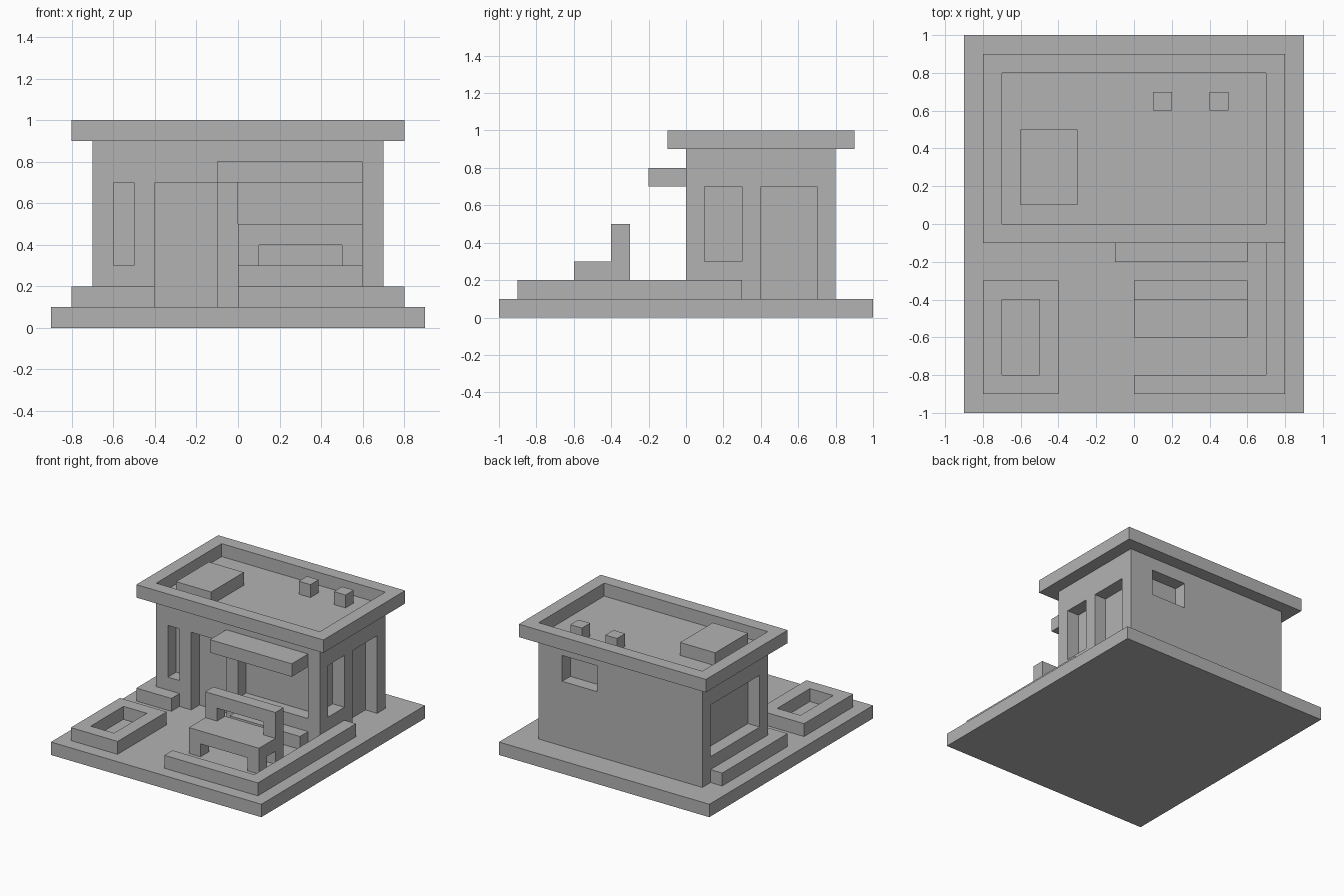
import bpy
import bmesh
from mathutils import Vector

default = bpy.data.objects.get("Cube")
if default:
    bpy.data.objects.remove(default, do_unlink=True)

# One flat colour for everything
GREY = (0.45, 0.45, 0.45, 1)
grey = bpy.data.materials.new("light grey")
grey.use_nodes = True
grey.diffuse_color = GREY
grey.node_tree.nodes["Principled BSDF"].inputs["Base Color"].default_value = GREY


def add_object(name, bm):
    bmesh.ops.recalc_face_normals(bm, faces=bm.faces)
    mesh = bpy.data.meshes.new(name)
    bm.to_mesh(mesh)
    bm.free()
    mesh.materials.append(grey)
    obj = bpy.data.objects.new(name, mesh)
    bpy.context.scene.collection.objects.link(obj)
    return obj


def boxes(name, *spans):
    """Each span is (x range, y range, z range)."""
    bm = bmesh.new()
    for span in spans:
        verts = bmesh.ops.create_cube(bm, size=1)["verts"]
        for v in verts:
            v.co = Vector([hi if c > 0 else lo for c, (lo, hi) in zip(v.co, span)])
    return add_object(name, bm)


def prism(name, points, direction):
    """Extrude a flat outline along a direction."""
    bm = bmesh.new()
    face = bm.faces.new([bm.verts.new(p) for p in points])
    result = bmesh.ops.extrude_face_region(bm, geom=[face], use_keep_orig=True)
    moved = [v for v in result["geom"] if isinstance(v, bmesh.types.BMVert)]
    bmesh.ops.translate(bm, verts=moved, vec=direction)
    return add_object(name, bm)


def cut(obj, *spans):
    """Subtract boxes and bake the result."""
    cutter = boxes("cutter", *spans)
    cutter.hide_render = True
    mod = obj.modifiers.new("cut", "BOOLEAN")
    mod.operation = "DIFFERENCE"
    mod.solver = "EXACT"
    mod.object = cutter
    graph = bpy.context.evaluated_depsgraph_get()
    baked = bpy.data.meshes.new_from_object(obj.evaluated_get(graph))
    obj.modifiers.clear()
    obj.data = baked
    bpy.data.objects.remove(cutter, do_unlink=True)


# Ground slab
boxes("ground_slab", ((-0.9, 0.9), (-1, 1), (0, 0.1)))

# Building block with recessed doors and windows
building = boxes("building", ((-0.7, 0.7), (0, 0.8), (0.1, 0.9)))
DOOR, WINDOW = (0, 0.7), (0.3, 0.7)
FRONT, RIGHT, LEFT, BACK = (-0.2, 0.1), (0.6, 0.9), (-0.9, -0.6), (0.7, 1)
cut(building,
    ((-0.6, -0.5), FRONT, WINDOW),
    ((-0.4, -0.1), FRONT, DOOR),
    ((0, 0.6), FRONT, WINDOW))
cut(building,
    (RIGHT, (0.1, 0.3), WINDOW),
    (RIGHT, (0.4, 0.7), DOOR))
cut(building, (LEFT, (0.1, 0.7), WINDOW))
cut(building, ((0.2, 0.5), BACK, (0.6, 0.8)))

# Roof parapet and rooftop units
parapet = boxes("roof_parapet", ((-0.8, 0.8), (-0.1, 0.9), (0.9, 1)))
cut(parapet, ((-0.7, 0.7), (0, 0.8), (0.8, 1.1)))
boxes("roof_hatch", ((-0.6, -0.3), (0.1, 0.5), (0.9, 1)))
for i, x in enumerate((0.1, 0.4)):
    boxes(f"roof_vent_{i + 1}", ((x, x + 0.1), (0.6, 0.7), (0.9, 1)))

# Awning over the front window
boxes("awning", ((-0.1, 0.6), (-0.2, 0), (0.7, 0.8)))

# Low ledges and the patio wall
LOW = 0.1
up = (0, 0, 0.1)
boxes("front_ledge", ((0, 0.6), (-0.1, 0), (0.1, 0.2)))
corner = [(-0.8, -0.1), (-0.5, -0.1), (-0.5, 0), (-0.7, 0), (-0.7, 0.7), (-0.8, 0.7)]
prism("corner_ledge", [(x, y, LOW) for x, y in corner], up)
patio = [(0, -0.9), (0.8, -0.9), (0.8, 0.3), (0.7, 0.3), (0.7, -0.8), (0, -0.8)]
prism("patio_wall", [(x, y, LOW) for x, y in patio], up)

# Planter
planter = boxes("planter", ((-0.8, -0.4), (-0.9, -0.3), (0.1, 0.2)))
cut(planter, ((-0.7, -0.5), (-0.8, -0.4), (0, 0.3)))

# Bench: side profile, then leg gaps and the opening in the backrest
side = [(-0.6, 0.1), (-0.3, 0.1), (-0.3, 0.5), (-0.4, 0.5), (-0.4, 0.3), (-0.6, 0.3)]
bench = prism("bench", [(0, y, z) for y, z in side], (0.6, 0, 0))
cut(bench, ((0.1, 0.5), (-0.7, -0.2), (0, 0.2)))
cut(bench, ((-0.1, 0.7), (-0.5, -0.4), (0, 0.2)))
cut(bench, ((0.1, 0.5), (-0.45, -0.2), (0.3, 0.4)))
